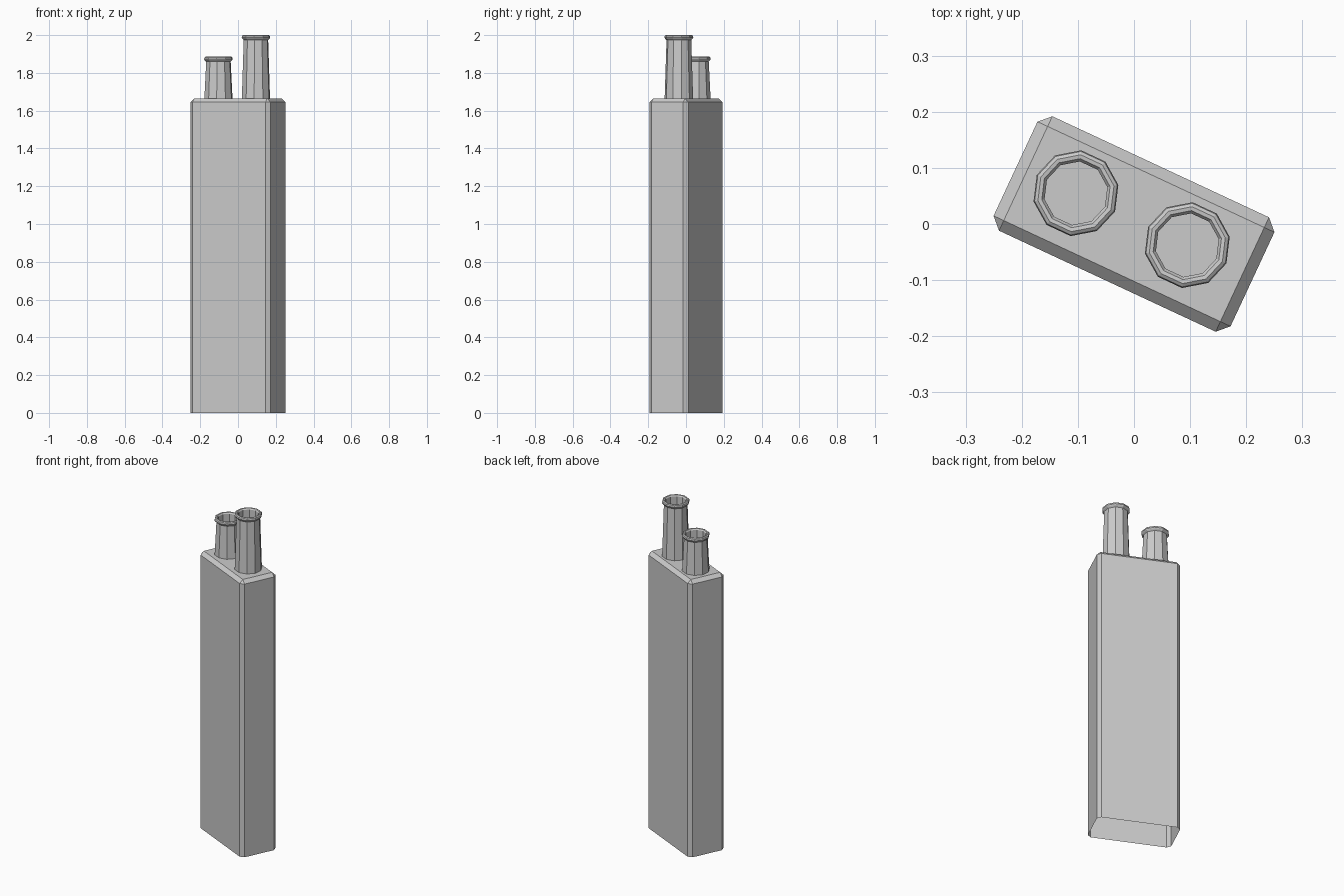
import bpy, bmesh, math
from mathutils import Matrix

if "Cube" in bpy.data.objects:
    bpy.data.objects.remove(bpy.data.objects["Cube"])

TURN = Matrix.Rotation(math.radians(-25), 4, 'Z')
SIDES = 10


def finish(bm, name):
    bm.transform(TURN)
    bmesh.ops.recalc_face_normals(bm, faces=bm.faces)
    mesh = bpy.data.meshes.new(name)
    bm.to_mesh(mesh)
    bm.free()
    obj = bpy.data.objects.new(name, mesh)
    bpy.context.collection.objects.link(obj)
    return obj


# stack: tall box, chamfered on upright and top edges, open underneath
def make_stack(width, depth, height, chamfer):
    bm = bmesh.new()
    bmesh.ops.create_cube(bm, size=1)
    bm.transform(Matrix.Translation((0, 0, height / 2)) @ Matrix.Diagonal((width, depth, height, 1)))
    edges = [e for e in bm.edges if max(v.co.z for v in e.verts) > 0.1]
    bmesh.ops.bevel(bm, geom=edges, offset=chamfer, segments=1, affect='EDGES', profile=0.5)
    bottom = [f for f in bm.faces if all(v.co.z < 0.001 for v in f.verts)]
    bmesh.ops.delete(bm, geom=bottom, context='FACES')
    finish(bm, "chimney_stack")


# pot: tapered ten-sided tube with a flared lip and hollow top
def make_pot(name, x, y, base, top):
    profile = [(0.076, base), (0.066, top - 0.027), (0.074, top - 0.019),
               (0.077, top - 0.013), (0.075, top - 0.004), (0.069, top),
               (0.062, top - 0.001), (0.057, top - 0.008), (0.057, top - 0.13)]
    bm = bmesh.new()
    rings = []
    for r, z in profile:
        rings.append([bm.verts.new((x + r * math.cos(math.tau * i / SIDES),
                                    y + r * math.sin(math.tau * i / SIDES), z))
                      for i in range(SIDES)])
    for a, b in zip(rings, rings[1:]):
        for i in range(SIDES):
            j = (i + 1) % SIDES
            bm.faces.new((a[i], a[j], b[j], b[i]))
    bm.faces.new(rings[-1])
    # the pot is open below, so orient faces from the temporary closed shape
    cap = bm.faces.new(rings[0])
    bmesh.ops.recalc_face_normals(bm, faces=bm.faces)
    bmesh.ops.delete(bm, geom=[cap], context='FACES_ONLY')
    finish(bm, name)


make_stack(0.466, 0.225, 1.665, 0.02)
make_pot("short_pot", -0.117, 0.006, 1.664, 1.886)
make_pot("tall_pot", 0.102, 0.006, 1.664, 2.0)
